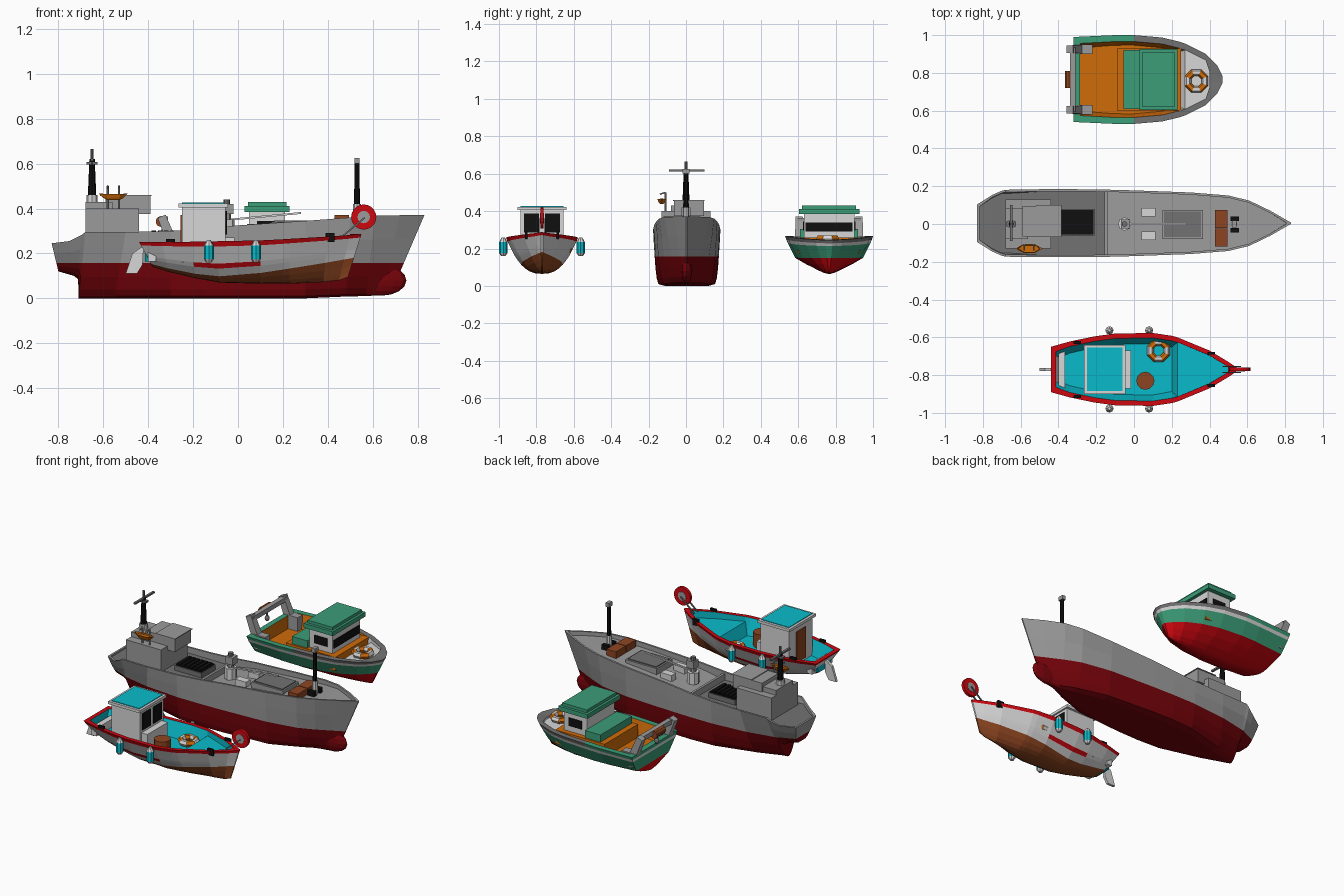
import bpy, bmesh, math
from mathutils import Vector, Matrix

if "Cube" in bpy.data.objects:
    bpy.data.objects.remove(bpy.data.objects["Cube"])

COL = {"grey": (.33, .33, .33), "dark_grey": (.17, .17, .17), "white": (.68, .68, .68), "black": (.005, .005, .005),
       "dark_red": (.18, .001, .003), "red": (.62, .002, .005), "teal": (.003, .50, .60),
       "orange": (.63, .15, .003), "brown": (.27, .06, .015), "green": (.045, .34, .19)}
NAMES = list(COL)
MATS = []
for n, c in COL.items():
    m = bpy.data.materials.new(n)
    m.diffuse_color = (*c, 1)
    m.use_nodes = True
    m.node_tree.nodes["Principled BSDF"].inputs["Base Color"].default_value = m.diffuse_color
    MATS.append(m)


def finish(name, bm, mats):
    bmesh.ops.recalc_face_normals(bm, faces=bm.faces)
    me = bpy.data.meshes.new(name)
    bm.to_mesh(me)
    bm.free()
    for n in mats:
        me.materials.append(MATS[NAMES.index(n)])
    ob = bpy.data.objects.new(name, me)
    bpy.context.collection.objects.link(ob)
    return ob


def box(name, x0, x1, y0, y1, z0, z1, mat):
    bm = bmesh.new()
    M = Matrix.Translation(((x0 + x1) / 2, (y0 + y1) / 2, (z0 + z1) / 2)) @ Matrix.Diagonal((x1 - x0, y1 - y0, z1 - z0, 1))
    bmesh.ops.create_cube(bm, size=1, matrix=M)
    return finish(name, bm, [mat])


def bar(name, a, b, r, mat, r2=None, n=8):
    a, b = Vector(a), Vector(b)
    M = Matrix.Translation((a + b) / 2) @ (b - a).to_track_quat('Z', 'Y').to_matrix().to_4x4()
    if n == 4:
        M = M @ Matrix.Rotation(math.pi / 4, 4, 'Z')
    bm = bmesh.new()
    bmesh.ops.create_cone(bm, cap_ends=True, segments=n, radius1=r, radius2=r if r2 is None else r2,
                          depth=(b - a).length, matrix=M)
    return finish(name, bm, [mat])


def ball(name, c, s, mat):
    bm = bmesh.new()
    bmesh.ops.create_uvsphere(bm, u_segments=12, v_segments=8, radius=1,
                              matrix=Matrix.Translation(c) @ Matrix.Diagonal((*s, 1)))
    return finish(name, bm, [mat])


def lifebuoy(name, c, R, r):
    bm = bmesh.new()
    N, K = 8, 6
    v = [[bm.verts.new((c[0] + (R + r * math.cos(b)) * math.cos(a), c[1] + (R + r * math.cos(b)) * math.sin(a),
                        c[2] + r * math.sin(b))) for b in [j * math.tau / K for j in range(K)]]
         for a in [(i + .5) * math.tau / N for i in range(N)]]
    for i in range(N):
        for j in range(K):
            f = bm.faces.new((v[i][j], v[(i + 1) % N][j], v[(i + 1) % N][(j + 1) % K], v[i][(j + 1) % K]))
            f.material_index = i % 2
    finish(name, bm, ["orange", "white"])


# stations: x at rail, x at keel, half width, z rail, z keel, flat bottom share, section exponent
# vee: exponent of the section below the waterline, where it differs
def hull(name, cy, st, zw, above, th, deckz, paint, vee=None):
    bm = bmesh.new()
    rings = []
    for xt, xb, W, zt, zb, fl, p in st:
        tw = min(max((zw(xt) - zb) / (zt - zb), .12), .8)

        def wid(t):
            w = W * (fl + (1 - fl) * max(t, 0) ** p)
            if vee and t < tw:
                w = W * (fl + (1 - fl) * tw ** p * (max(t, 0) / tw) ** vee)
            return w
        ts = [0, .06 * tw, .25 * tw, .6 * tw] + [tw + (1 - tw) * u for u in above]
        pts = [(xb + (xt - xb) * t, wid(t), zb + (zt - zb) * t) for t in ts]
        xi = min(max(xt, st[0][0] + th), st[-1][0] - 2 * th)
        zd = deckz(xt)
        wi = max(W - th, .003)
        pts += [(xi, wi, zt), (xi, max(.002, min(wi, wid((zd - zb) / (zt - zb)) - th / 2)), zd)]
        rings.append([bm.verts.new((x, cy - w, z)) for x, w, z in pts] +
                     [bm.verts.new((x, cy + w, z)) for x, w, z in reversed(pts)])
    n = len(rings[0])
    m = n // 2

    def face(vs, k):
        f = bm.faces.new(vs)
        f.material_index = NAMES.index(paint(k, sum(v.co.x for v in vs) / 4))
    for a, b in zip(rings, rings[1:]):
        for j in range(n):
            k = j if j < m else max(0, n - 2 - j)
            face((a[j], a[(j + 1) % n], b[(j + 1) % n], b[j]), k)
    for r in (rings[0], rings[-1]):
        for k in range(m - 1):
            face((r[k], r[k + 1], r[n - 2 - k], r[n - 1 - k]), k)
    finish(name, bm, NAMES)


# ---------- cargo ship ----------
S = [(-.83, -.80, .10, .245, .12, .3, .5), (-.75, -.73, .15, .255, .10, .1, .5), (-.70, -.712, .172, .28, .085, .06, .45),
     (-.68, -.71, .177, .295, 0, .04, .7), (-.5, -.55, .18, .295, 0, .2, .35), (-.3, -.3, .18, .30, 0, .6, .2),
     (-.15, -.15, .178, .31, 0, .65, .16), (0, 0, .174, .325, 0, .65, .16), (.3, .3, .163, .345, 0, .55, .2),
     (.5, .48, .147, .36, .008, .25, .35), (.61, .57, .12, .368, .01, .1, .55), (.72, .64, .067, .37, .014, .1, .8),
     (.83, .68, .004, .37, .02, .5, 1)]


def ship_deck(x):
    return .235 if x < -.72 else .26 if x < -.14 else .288 + .045 * max(0, x) / .5 if x < .55 else .345


hull("ship_hull", .004, S, lambda x: .158, (0, .5, 1), .012, ship_deck,
     lambda k, x: "dark_red" if k < 4 else ("dark_grey" if x < -.15 else "grey") if k == 8 else "grey")
ball("bow_bulb", (.64, .004, .08), (.11, .03, .068), "dark_red")
box("deckhouse", -.68, -.44, -.13, .13, .25, .40, "grey")
box("funnel_house", -.68, -.56, -.08, .085, .40, .43, "grey")
box("bridge", -.59, -.39, -.065, .095, .375, .455, "grey")
box("bridge_roof", -.52, -.385, -.07, .10, .455, .46, "grey")
box("cargo_hatch", -.395, -.21, -.06, .08, .25, .29, "dark_grey")
box("cargo_hatch_cover", -.39, -.215, -.055, .075, .29, .297, "black")
for i in range(6):
    box("hatch_grating", -.385 + i * .028, -.365 + i * .028, -.055, .07, .295, .303, "black")
box("deck_step", -.155, -.14, -.165, .172, .25, .30, "grey")
box("main_hatch", .15, .365, -.08, .075, .29, .34, "grey")
box("main_hatch_cover", .16, .355, -.07, .065, .34, .346, "dark_grey")
for y in (-.085, .04):
    box("deck_locker", .04, .115, y, y + .045, .285, .33, "white")
for y in (-.12, -.02):
    box("container", .43, .495, y, y + .095, .325, .37, "brown")
# deck crane
bar("crane_base", (-.05, 0, .28), (-.05, 0, .35), .035, "white")
bar("crane_post", (-.05, 0, .35), (-.05, 0, .40), .018, "grey")
box("crane_cab", -.07, -.02, -.025, .025, .375, .42, "grey")
bar("crane_light", (-.05, 0, .42), (-.05, 0, .44), .015, "dark_grey")
bar("crane_boom", (-.04, 0, .35), (.28, 0, .38), .006, "white", n=4)
# masts
bar("fore_mast_base", (.53, 0, .33), (.53, 0, .42), .017, "white")
bar("fore_mast", (.53, 0, .42), (.53, 0, .60), .013, "black", .011)
box("fore_mast_lamp", .518, .542, -.018, .018, .60, .625, "grey")
for y in (-.035, .025):
    box("mooring_winch", .51, .555, y - .01, y + .015, .34, .37, "black")
bar("aft_mast_base", (-.65, 0, .42), (-.65, 0, .46), .025, "white")
bar("aft_mast", (-.65, 0, .45), (-.65, 0, .62), .019, "black", .012)
box("aft_mast_yard", -.657, -.643, -.09, .10, .612, .622, "dark_grey")
box("radar", -.675, -.625, -.012, .012, .595, .607, "dark_grey")
bar("aft_mast_tip", (-.65, 0, .62), (-.65, 0, .665), .007, "dark_grey")
# lifeboat
hull("lifeboat", -.13, [(-.62, -.60, .004, .467, .447, .5, 1), (-.585, -.58, .023, .464, .437, .2, .5),
     (-.525, -.53, .023, .464, .437, .2, .5), (-.49, -.51, .004, .467, .447, .5, 1)], lambda x: .45, (0, 1), .005,
     lambda x: .455, lambda k, x: "orange")
for x in (-.58, -.53):
    bar("davit", (x, -.11, .39), (x, -.11, .50), .005, "grey")
    bar("davit_arm", (x, -.11, .50), (x, -.14, .49), .004, "grey")

# ---------- red and white boat ----------
C = -.77
R = [(-.44, -.38, .12, .25, .14, .1, .45), (-.34, -.31, .148, .25, .118, .06, .42), (-.21, -.19, .175, .252, .09, .05, .42),
     (-.1, -.08, .19, .254, .07, .04, .42), (.1, .1, .193, .258, .065, .04, .42), (.2, .2, .178, .263, .065, .03, .48),
     (.23, .23, .17, .265, .065, .03, .5), (.4, .38, .10, .275, .072, .03, .7), (.5, .45, .04, .282, .08, .05, .9),
     (.55, .49, .006, .287, .095, .5, 1)]
hull("fishing_hull", C, R, lambda x: .098 + .15 * max(0, x), (0, .22, .36, .85, 1), .026,
     lambda x: .165 if x < .21 else .235,
     lambda k, x: "brown" if k < 4 else "red" if k in (7, 8) or k == 5 and -.21 < x < .1 else "teal" if k > 8 else "white")
box("cabin", -.25, -.055, C - .115, C + .115, .16, .41, "white")
box("cabin_roof", -.265, -.045, C - .13, C + .13, .405, .422, "white")
box("cabin_roof_panel", -.25, -.06, C - .115, C + .115, .422, .426, "teal")
box("cabin_console", -.055, -.015, C - .10, C + .10, .16, .27, "white")
for s in (-1, 1):
    y = C + s * .055
    box("cabin_window", -.055, -.05, y - .04, y + .04, .285, .388, "black")
    for x in (-.13, .08):  # fenders
        yf = C + s * .207
        bar("fender", (x, yf, .175), (x, yf, .235), .022, "teal")
        bar("fender_foot", (x, yf, .16), (x, yf, .175), .012, "white", .022)
        bar("fender_head", (x, yf, .235), (x, yf, .26), .022, "white", .008)
    for x, w, z in ((-.30, .143, .265), (.41, .085, .29)):
        box("cleat", x - .02, x + .02, C + s * w - .007, C + s * w + .007, .25, z, "black")
    bar("bow_arm", (.47, C + s * .016, .28), (.565, C + s * .016, .36), .005, "dark_grey", n=4)
box("cabin_door", -.255, -.249, C - .045, C + .045, .18, .37, "brown")
box("stern_bench", -.40, -.365, C - .10, C + .10, .165, .215, "white")
bar("bow_roller_rim", (.56, C - .009, .362), (.56, C + .009, .362), .056, "red", n=20)
bar("bow_roller_hub", (.56, C - .011, .362), (.56, C + .011, .362), .028, "grey", n=12)
lifebuoy("fishing_lifebuoy", (.13, C + .10, .195), .046, .019)
bar("barrel", (.06, C - .06, .165), (.06, C - .06, .25), .048, "brown", n=12)
# rudder blade from a profile
bm = bmesh.new()
f = bm.faces.new([bm.verts.new((x, C - .008, z)) for x, z in
                  ((-.50, .11), (-.45, .11), (-.425, .15), (-.42, .235), (-.47, .20))])
e = bmesh.ops.extrude_face_region(bm, geom=[f])
bmesh.ops.translate(bm, verts=[v for v in e["geom"] if isinstance(v, bmesh.types.BMVert)], vec=(0, .016, 0))
finish("rudder", bm, ["white"])

# ---------- green trawler ----------
G = .765
T = [(-.32, -.30, .225, .262, .10, .05, .3), (-.1, -.1, .235, .265, .075, .04, .3), (0, 0, .235, .268, .07, .04, .3),
     (.15, .15, .222, .265, .065, .04, .35), (.24, .22, .20, .26, .065, .04, .4), (.27, .245, .19, .258, .065, .04, .4),
     (.38, .32, .135, .252, .067, .04, .5), (.44, .36, .075, .248, .07, .05, .65), (.468, .39, .02, .245, .075, .1, .9)]


def trawler_paint(k, x):
    if k < 4:
        return "red"
    if k == 5:
        return "white"
    if k in (6, 7):
        return "dark_grey" if x > 0 else "green"
    return "green" if k == 4 else "white" if x > .25 else "orange"


hull("trawler_hull", G, T, lambda x: .15, (0, .66, .82, 1), .034, lambda x: .18 if x < .25 else .235, trawler_paint, .75)
box("cabin_platform", -.09, .25, G - .165, G + .165, .175, .26, "orange")
box("engine_box", -.055, .05, G - .155, G + .155, .25, .305, "green")
box("wheelhouse", .05, .21, G - .135, G + .135, .25, .39, "white")
box("wheelhouse_roof", .03, .23, G - .162, G + .162, .385, .412, "green")
box("wheelhouse_roof_top", .045, .215, G - .145, G + .145, .412, .43, "green")
box("front_window", .21, .215, G - .125, G + .125, .29, .34, "black")
for s in (-1, 1):
    y = G + s * .137
    box("side_window", .085, .175, y - .003, y + .003, .295, .345, "black")
    y = G + s * .16
    bar("gantry_leg", (-.265, y, .18), (-.34, y, .365), .034, "grey", .027, n=4)
    box("gantry_foot", -.30, -.22, y - .024, y + .024, .18, .265, "grey")
bar("gantry_beam", (-.325, G - .17, .35), (-.325, G + .17, .35), .02, "grey", n=4)
bar("net_winch", (-.343, G - .045, .342), (-.343, G + .045, .342), .024, "brown", n=10)
bar("hook_cable", (-.335, G, .33), (-.335, G, .29), .006, "dark_grey")
ball("hook_block", (-.335, G, .285), (.014, .014, .018), "dark_grey")
lifebuoy("trawler_lifebuoy", (.33, G - .008, .252), .048, .019)
